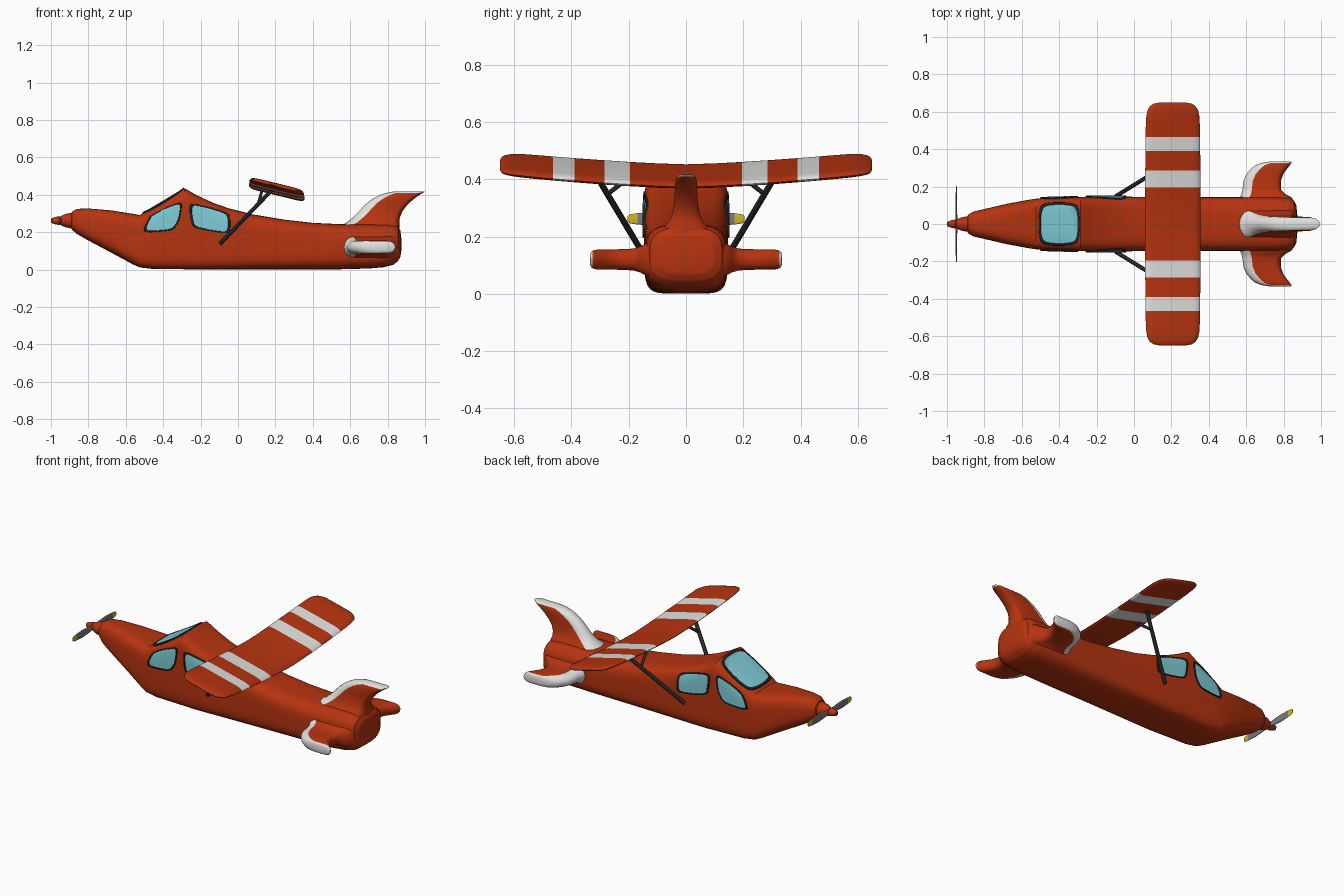
import bpy, bmesh, math

if "Cube" in bpy.data.objects:
    bpy.data.objects.remove(bpy.data.objects["Cube"])


def mat(name, rgb):
    m = bpy.data.materials.new(name)
    m.diffuse_color = (*rgb, 1)
    m.use_nodes = True
    m.node_tree.nodes["Principled BSDF"].inputs["Base Color"].default_value = m.diffuse_color
    return m


RED = mat("red_paint", (0.47, 0.034, 0.005))
WHITE = mat("white_paint", (0.75, 0.75, 0.74))
DARK = mat("dark_trim", (0.02, 0.021, 0.022))
GLASS = mat("window_glass", (0.21, 0.60, 0.67))
GREY = mat("blade_grey", (0.2, 0.2, 0.2))
YELLOW = mat("yellow_tip", (0.62, 0.47, 0.02))


def build(name, rings, mats, rule=lambda i, j: 0, angle=35):
    """Skin a list of equal closed rings, cap the ends, colour by rule(ring, column)."""
    bm = bmesh.new()
    vs = [[bm.verts.new(p) for p in r] for r in rings]
    n = len(rings[0])
    for i in range(len(vs) - 1):
        for j in range(n):
            k = (j + 1) % n
            f = bm.faces.new((vs[i][j], vs[i][k], vs[i + 1][k], vs[i + 1][j]))
            f.material_index = rule(i, j)
    bm.faces.new(vs[0]).material_index = rule(0, 0)
    bm.faces.new(vs[-1]).material_index = rule(len(vs) - 2, 0)
    bmesh.ops.recalc_face_normals(bm, faces=bm.faces)
    me = bpy.data.meshes.new(name)
    bm.to_mesh(me)
    bm.free()
    for m in mats:
        me.materials.append(m)
    ob = bpy.data.objects.new(name, me)
    bpy.context.collection.objects.link(ob)
    bpy.ops.object.select_all(action='DESELECT')
    ob.select_set(True)
    bpy.context.view_layer.objects.active = ob
    bpy.ops.object.shade_smooth_by_angle(angle=math.radians(angle))
    return ob


# ---- Fuselage: stations are x, bottom z, top z, half width, squareness
BODY = [(-.897, .235, .287, .025, 2), (-.887, .212, .310, .050, 2.2), (-.86, .190, .325, .066, 2.5),
        (-.80, .156, .327, .080, 3), (-.68, .092, .317, .108, 3.5), (-.56, .027, .298, .130, 4.5),
        (-.525, .012, .292, .135, 5), (-.46, .004, .331, .140, 5.5), (-.285, .002, .435, .145, 6),
        (-.22, .001, .397, .146, 6), (-.13, .001, .356, .146, 5.5), (-.05, .001, .328, .146, 5),
        (.08, .001, .295, .145, 4.5), (.25, .001, .267, .144, 4), (.40, .001, .250, .144, 3.7),
        (.55, .002, .243, .144, 3.5), (.70, .006, .243, .144, 3.5), (.78, .013, .243, .143, 3.4),
        (.83, .026, .240, .138, 3.3), (.855, .045, .230, .126, 3.2), (.868, .068, .210, .10, 3),
        (.873, .10, .17, .05, 3)]


def station(x):
    for a, b in zip(BODY, BODY[1:]):
        if a[0] <= x <= b[0]:
            t = (x - a[0]) / (b[0] - a[0])
            return [p + (q - p) * t for p, q in zip(a, b)]


def oval(x, zb, zt, hw, n, count=64):
    out = []
    for k in range(count):
        a = 2 * math.pi * k / count
        c, s = math.cos(a), math.sin(a)
        y = math.copysign(abs(c) ** (2 / n), c) * hw
        z = math.copysign(abs(s) ** (2 / n), s) * (zt - zb) / 2
        out.append((x, y, (zb + zt) / 2 + z))
    return out


xs = [a[0] + (b[0] - a[0]) * k / 4 for a, b in zip(BODY, BODY[1:]) for k in range(4)] + [BODY[-1][0]]
build("fuselage", [oval(*station(x)) for x in xs], [RED])

# ---- Spinner
SPIN = [(-1, .007), (-.995, .014), (-.975, .020), (-.957, .024), (-.95, .020), (-.945, .026),
        (-.92, .036), (-.895, .041), (-.87, .042)]
build("spinner", [oval(x, .262 - r, .262 + r, r, 2, 24) for x, r in SPIN], [RED])


# ---- Blade shaped parts: rounded section from leading edge to trailing edge
def section(lead, trail, t, w, r):
    w, r = min(w, (trail - lead) * .5), min(r, (trail - lead) * .4)
    pts = []
    for k in range(9):
        a = math.pi / 2 + math.pi * k / 8
        pts.append((lead + w + w * math.cos(a), t * math.sin(a)))
    for k in range(7):
        a = -math.pi / 2 + math.pi * k / 6
        pts.append((trail - r + r * math.cos(a), t * math.sin(a)))
    return pts


def blade(name, stations, place, mats, rule, w, r):
    rings = [[place(s, u, v) for u, v in section(a, b, t, w, r)] for s, a, b, t in stations]
    return build(name, rings, mats, rule, 50)


def both(half):
    """Mirror span stations about zero."""
    return [(-s[0], *s[1:]) for s in reversed(half) if s[0] > 0] + half


# ---- Main wing with stripes, dihedral and tilt
WING = both([(0, .06, .355, .013), (.1, .06, .355, .013), (.195, .06, .355, .013), (.285, .06, .355, .013),
             (.39, .061, .354, .013), (.465, .062, .353, .013), (.53, .063, .352, .013),
             (.58, .066, .349, .013), (.61, .073, .342, .012), (.63, .086, .329, .011),
             (.643, .105, .31, .009), (.65, .14, .275, .004)])


def wing_place(s, u, v):
    zc = .41 + .04 * min(abs(s) / .6, 1) ** 1.4
    return (u, s, zc - (u - .207) * .245 + v)


def wing_rule(i, j):
    y = abs(WING[i][0] + WING[i + 1][0]) / 2
    return int(.195 < y < .285 or .39 < y < .465)


blade("wing", WING, wing_place, [RED, WHITE], wing_rule, .04, .04)

# ---- Tail fin with white leading edge
FIN = [(.19, .50, .86, .09), (.235, .55, .865, .075), (.255, .585, .862, .058), (.28, .615, .866, .048),
       (.31, .645, .878, .042), (.34, .672, .900, .040), (.365, .70, .925, .039), (.385, .73, .950, .038),
       (.40, .76, .972, .036), (.41, .79, .988, .032), (.416, .82, .997, .024), (.419, .86, .99, .010)]
blade("tail_fin", FIN, lambda s, u, v: (u, v, s), [RED, WHITE],
      lambda i, j: int(j < 8 or i >= len(FIN) - 3), .055, .03)

# ---- Tailplanes with white leading edge and tip
TAIL = [(.10, .55, .86, .065), (.14, .565, .845, .056), (.16, .575, .81, .045), (.185, .58, .785, .038),
        (.23, .585, .785, .036), (.265, .60, .797, .035), (.295, .625, .818, .035), (.315, .65, .834, .034),
        (.326, .68, .842, .031), (.332, .71, .842, .026), (.335, .74, .836, .016)]
for side, sg in (("left", -1), ("right", 1)):
    blade("tailplane_" + side, TAIL, lambda s, u, v: (u, sg * s, .12 + v), [RED, WHITE],
          lambda i, j: int(j < 8 or i >= len(TAIL) - 3), .05, .03)

# ---- Propeller with yellow tips
PROP = both([(0, -.012, .012, .006), (.05, -.018, .018, .005), (.11, -.023, .023, .004),
             (.17, -.020, .020, .003), (.195, -.016, .016, .003), (.205, -.009, .009, .002)])
blade("propeller", PROP, lambda s, u, v: (-.95 + v, s, .262 + u), [GREY, YELLOW],
      lambda i, j: int(abs(PROP[i][0] + PROP[i + 1][0]) / 2 > .17), .01, .01)


# ---- Windows: framed plates that follow the fuselage skin
def rounded(pts):
    for q in (.16, .25, .25):
        out = []
        for a, b in zip(pts, pts[1:] + pts[:1]):
            for t in (q, 1 - q):
                out.append((a[0] + (b[0] - a[0]) * t, a[1] + (b[1] - a[1]) * t))
        pts = out
    return pts


def window(name, pts, project):
    pts = rounded(pts)
    cx, cy = (sum(p[i] for p in pts) / len(pts) for i in (0, 1))
    layers = [(1, -.004), (.985, .006), (.90, .006), (.88, .003), (.65, .003), (.4, .003), (.15, .003)]
    rings = [[project(cx + (x - cx) * s, cy + (y - cy) * s, off) for x, y in pts] for s, off in layers]
    build(name, rings, [DARK, GLASS], lambda i, j: int(i > 2))


def skin(p, half, n):
    return half * max(0, 1 - abs(p) ** n) ** (1 / n)


def on_top(x, y, off):
    _, zb, zt, hw, n = station(x)
    return (x, y, (zb + zt) / 2 + skin(y / hw, (zt - zb) / 2, n) + off)


def on_side(sg):
    def project(x, z, off):
        _, zb, zt, hw, n = station(x)
        return (x, sg * (skin((z - (zb + zt) / 2) / ((zt - zb) / 2), hw, n) + off), z)
    return project


window("windshield", [(-.512, -.118), (-.288, -.118), (-.288, .118), (-.512, .118)], on_top)
FRONT_WIN = [(-.515, .195), (-.475, .288), (-.385, .335), (-.295, .368), (-.308, .27), (-.345, .207)]
REAR_WIN = [(-.265, .36), (-.15, .335), (-.04, .30), (-.04, .19), (-.15, .205), (-.25, .228)]
for side, sg in (("left", -1), ("right", 1)):
    window("front_side_window_" + side, FRONT_WIN, on_side(sg))
    window("rear_side_window_" + side, REAR_WIN, on_side(sg))


# ---- Wing struts, each a Y of two rods
def rod(name, a, b, r):
    d = [q - p for p, q in zip(a, b)]
    bpy.ops.mesh.primitive_cylinder_add(vertices=12, radius=r, depth=math.hypot(*d),
                                        location=[(p + q) / 2 for p, q in zip(a, b)])
    ob = bpy.context.object
    ob.name = name
    ob.rotation_euler = (0, math.acos(d[2] / math.hypot(*d)), math.atan2(d[1], d[0]))
    ob.data.materials.append(DARK)
    bpy.ops.object.shade_smooth_by_angle(angle=math.radians(40))


for side, sg in (("left", -1), ("right", 1)):
    rod("main_strut_" + side, (-.095, sg * .15, .14), (.18, sg * .32, .425), .011)
    rod("branch_strut_" + side, (.107, sg * .275, .347), (.13, sg * .17, .43), .008)
